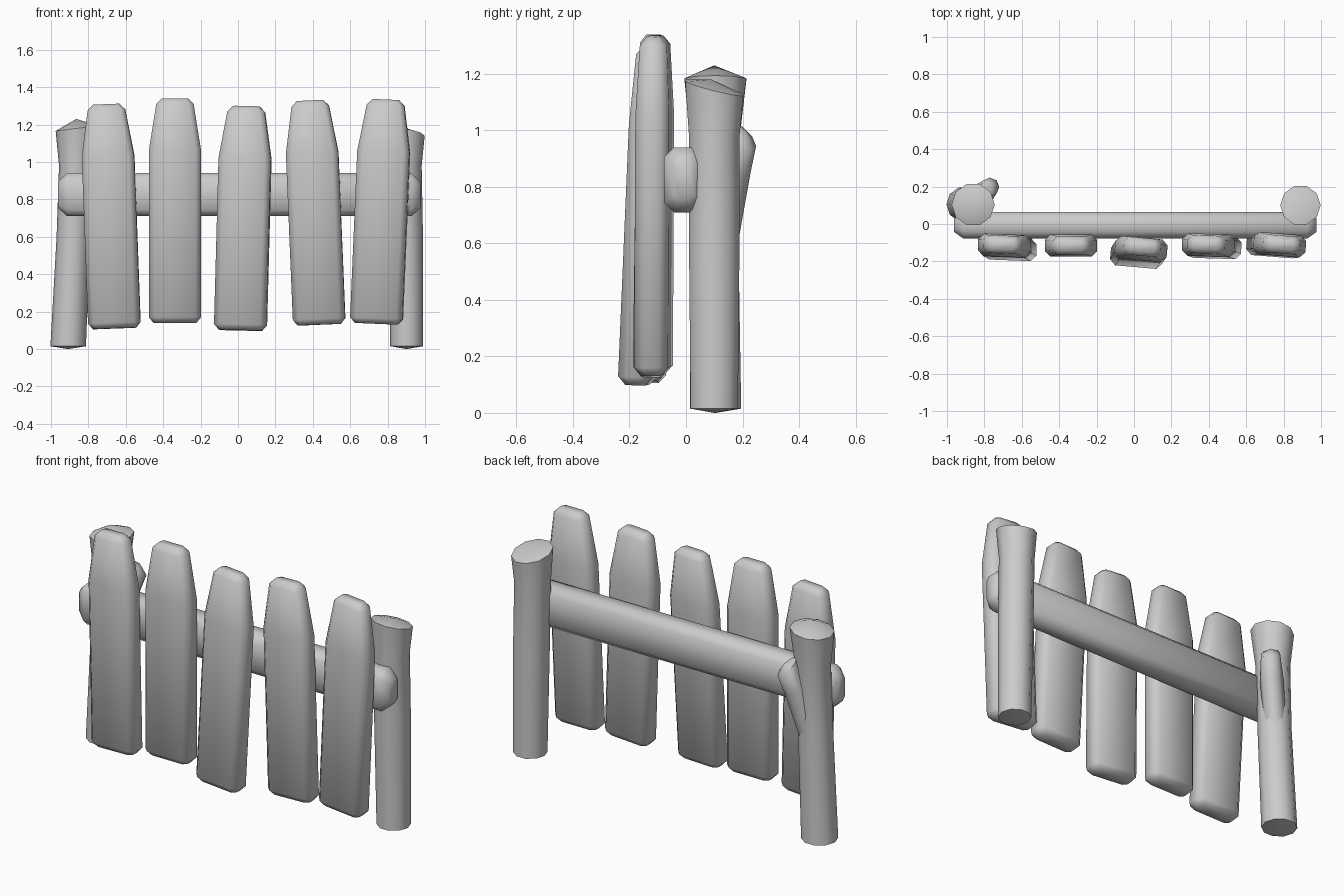
import bpy
import bmesh
from math import cos, sin, tau, radians

cube = bpy.data.objects.get("Cube")
if cube:
    bpy.data.objects.remove(cube, do_unlink=True)

# One plain grey for the whole fence
grey = bpy.data.materials.new("plain_grey")
grey.use_nodes = True
colour = (0.6, 0.6, 0.6, 1)
grey.diffuse_color = colour
grey.node_tree.nodes["Principled BSDF"].inputs["Base Color"].default_value = colour


def loft(name, rings, caps=(None, None)):
    """Skin a stack of point rings; caps are optional centre points of the ends."""
    bm = bmesh.new()
    loops = [[bm.verts.new(p) for p in ring] for ring in rings]
    n = len(loops[0])
    for low, high in zip(loops, loops[1:]):
        for i in range(n):
            j = (i + 1) % n
            bm.faces.new((low[i], low[j], high[j], high[i]))
    for loop, tip in zip((loops[0], loops[-1]), caps):
        if tip is None:
            bm.faces.new(loop)
        else:
            centre = bm.verts.new(tip)
            for i in range(n):
                bm.faces.new((loop[i], loop[(i + 1) % n], centre))
    bmesh.ops.recalc_face_normals(bm, faces=bm.faces)
    mesh = bpy.data.meshes.new(name)
    bm.to_mesh(mesh)
    bm.free()
    obj = bpy.data.objects.new(name, mesh)
    bpy.context.collection.objects.link(obj)
    mesh.materials.append(grey)
    bpy.ops.object.select_all(action='DESELECT')
    obj.select_set(True)
    bpy.context.view_layer.objects.active = obj
    bpy.ops.object.shade_smooth_by_angle(angle=radians(60))
    return obj


def chamfered(hx, hy, z, c):
    """Rectangle with cut corners, at height z."""
    quarter = [(hx, hy - c), (hx - c, hy)]
    pts = quarter + [(-x, y) for x, y in reversed(quarter)]
    pts += [(-x, -y) for x, y in pts]
    return [(x, y, z) for x, y in pts]


def circle(x, y, z, r, slope_x=0, slope_y=0, sides=10):
    """Round ring whose plane may slope."""
    pts = []
    for i in range(sides):
        dx, dy = r * cos(tau * i / sides), r * sin(tau * i / sides)
        pts.append((x + dx, y + dy, z + slope_x * dx + slope_y * dy))
    return pts


# Pickets: foot position, leans and twist
pickets = [
    (-0.66, -0.135, 0.11, -0.02, -0.038, -0.04),
    (-0.337, -0.115, 0.14, 0.0, 0.0, 0.0),
    (0.013, -0.172, 0.10, -0.045, 0.023, -0.09),
    (0.435, -0.125, 0.13, -0.012, -0.042, -0.03),
    (0.74, -0.115, 0.135, -0.008, 0.042, -0.08),
]
for k, (x, y, z, rx, ry, rz) in enumerate(pickets):
    board = loft(f"picket_{k + 1}", [
        chamfered(0.115, 0.035, 0, 0.02),
        chamfered(0.14, 0.06, 0.03, 0.03),
        chamfered(0.14, 0.06, 0.92, 0.03),
        chamfered(0.10, 0.048, 1.17, 0.025),
        chamfered(0.07, 0.025, 1.2, 0.015),
    ])
    board.location = (x, y, z)
    board.rotation_euler = (rx, ry, rz)

# Cross rail, lofted along its length and laid on its side
rail = loft("cross_rail", [
    chamfered(0.07, 0.035, -0.97, 0.02),
    chamfered(0.115, 0.07, -0.92, 0.035),
    chamfered(0.115, 0.07, 0.92, 0.035),
    chamfered(0.07, 0.035, 0.97, 0.02),
])
rail.location = (0.007, -0.007, 0.825)
rail.rotation_euler = (0, radians(90), 0)

# Posts with flared, sloping tops
loft("left_post", [
    circle(0.902, 0.1, 0.015, 0.088),
    circle(0.895, 0.1, 0.6, 0.094),
    circle(0.888, 0.1, 0.98, 0.094),
    circle(0.89, 0.1, 1.15, 0.108, -0.1, -0.25),
], ((0.902, 0.1, 0), (0.9, 0.09, 1.18)))

loft("right_post", [
    circle(-0.908, 0.105, 0.015, 0.095),
    circle(-0.88, 0.1, 0.6, 0.09),
    circle(-0.865, 0.103, 0.98, 0.092),
    circle(-0.86, 0.104, 1.18, 0.115, 0.12, 0),
], ((-0.908, 0.105, 0), (-0.865, 0.1, 1.23)))

# Cut branch stub on the back of the right post
loft("branch_stub", [
    circle(-0.875, 0.115, 0.55, 0.06, sides=8),
    circle(-0.805, 0.165, 0.86, 0.062, -0.3, -0.3, sides=8),
    circle(-0.77, 0.198, 0.98, 0.05, -0.7, -0.7, sides=8),
], (None, (-0.76, 0.208, 1.0)))
